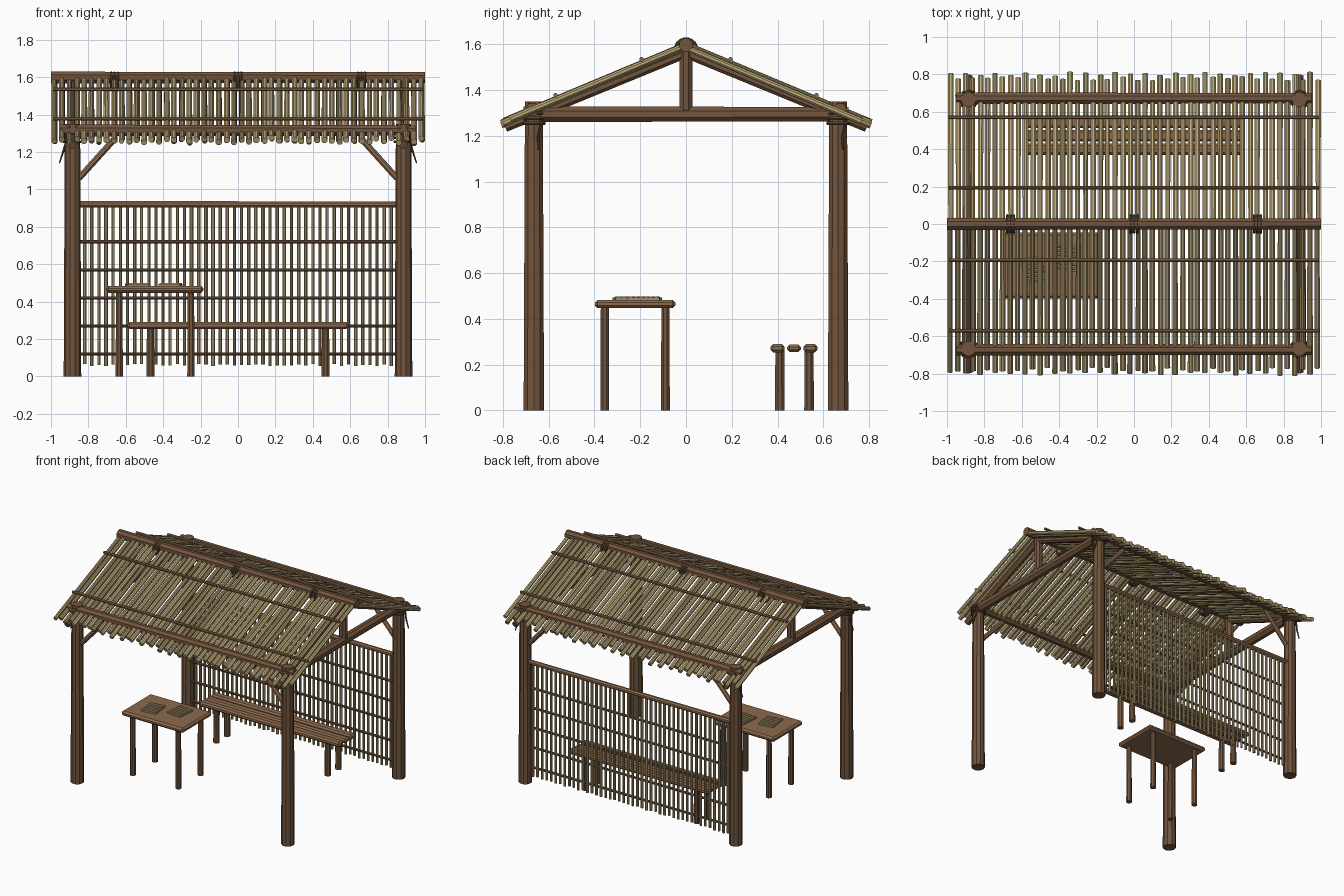
import bpy, bmesh, math, random
from mathutils import Vector, Matrix

random.seed(4)
cube = bpy.data.objects.get("Cube")
if cube:
    bpy.data.objects.remove(cube, do_unlink=True)


def material(name, color):
    m = bpy.data.materials.new(name)
    m.use_nodes = True
    m.diffuse_color = (*color, 1)
    m.node_tree.nodes["Principled BSDF"].inputs["Base Color"].default_value = (*color, 1)
    return m


timber = material("timber brown", (0.17, 0.09, 0.046))
plank = material("plank brown", (0.27, 0.145, 0.075))
light = material("light bamboo", (0.50, 0.39, 0.19))
dull = material("dull bamboo", (0.36, 0.27, 0.13))
rope = material("dark rope", (0.10, 0.06, 0.03))


def finish(name, bm, mats):
    mesh = bpy.data.meshes.new(name)
    bm.to_mesh(mesh)
    bm.free()
    for m in mats:
        mesh.materials.append(m)
    obj = bpy.data.objects.new(name, mesh)
    bpy.context.collection.objects.link(obj)
    return obj


def rods(name, segments, mats, sides=8):
    """Round poles; each segment is start, end, start radius, end radius, material slot."""
    bm = bmesh.new()
    for a, b, r1, r2, slot in segments:
        a, b = Vector(a), Vector(b)
        d = b - a
        turn = d.to_track_quat("Z", "Y").to_matrix().to_4x4()
        place = Matrix.Translation((a + b) / 2) @ turn @ Matrix.Rotation(math.pi / sides, 4, "Z")
        made = bmesh.ops.create_cone(bm, cap_ends=True, segments=sides, radius1=r1,
                                     radius2=r2, depth=d.length, matrix=place)
        for f in {f for v in made["verts"] for f in v.link_faces}:
            f.material_index = slot
    return finish(name, bm, mats)


def box(name, center, size, mat, bevel=0.0, turn=0.0):
    bm = bmesh.new()
    place = Matrix.Translation(center) @ Matrix.Rotation(turn, 4, "Z") @ Matrix.Diagonal((*size, 1))
    bmesh.ops.create_cube(bm, size=1, matrix=place)
    if bevel:
        bmesh.ops.bevel(bm, geom=bm.edges[:], offset=bevel, segments=1, affect="EDGES")
    return finish(name, bm, [mat])


def ring(name, center, major, minor, axis="Z"):
    bpy.ops.mesh.primitive_torus_add(location=center, major_radius=major, minor_radius=minor,
                                     major_segments=14, minor_segments=6)
    obj = bpy.context.object
    obj.name = name
    if axis == "X":
        obj.rotation_euler.y = math.pi / 2
    obj.data.materials.append(rope)


PX, PY = 0.885, 0.665
SLOPE = 0.42


def roof_z(y, lift=0.0):
    return 1.592 - SLOPE * abs(y) + lift


# Timber frame: posts, eave beams, trusses, braces
for sx, side in ((-1, "right"), (1, "left")):
    x = sx * PX
    for sy, end in ((-1, "front"), (1, "back")):
        y = sy * PY
        rods(f"{end}_{side}_post", [((x, y, 0), (x, y, 1.35), 0.047, 0.041, 0)], [timber], 10)
        rods(f"{end}_{side}_brace", [((sx * 0.85, y, 1.06), (sx * 0.66, y, 1.27), 0.018, 0.018, 0)], [plank])
        rods(f"{end}_{side}_rafter", [((x, 0, roof_z(0, -0.03)), (x, sy * 0.79, roof_z(0.79, -0.022)), 0.023, 0.023, 0)], [timber])
        # Rope lashing with a loose tail
        for k in range(3):
            ring(f"{end}_{side}_lashing_{k}", (x, y, 1.255 + k * 0.022), 0.046, 0.008)
        rods(f"{end}_{side}_rope_tail",
             [((sx * 0.92, y + 0.03, 1.25), (sx * 0.935, y + 0.02, 1.20), 0.006, 0.006, 0),
              ((sx * 0.935, y + 0.02, 1.20), (sx * 0.955, y + 0.02, 1.14), 0.006, 0.004, 0)], [rope], 6)
    rods(f"{side}_tie_beam", [((x, -0.71, 1.295), (x, 0.71, 1.295), 0.037, 0.034, 0)], [timber])
    rods(f"{side}_king_post", [((x, 0, 1.30), (x, 0, 1.59), 0.03, 0.03, 0)], [timber])
for sy, end in ((-1, "front"), (1, "back")):
    rods(f"{end}_eave_beam", [((-0.95, sy * 0.672, 1.315), (0.95, sy * 0.672, 1.315), 0.034, 0.03, 0)], [timber])
rods("ridge_beam", [((-1, 0, 1.598), (1, 0, 1.598), 0.034, 0.031, 0)], [timber])
for x in (-0.66, 0, 0.66):
    for k in (-1, 0, 1):
        ring("ridge_lashing", (x + k * 0.018, 0, 1.577), 0.046, 0.008, "X")

# Bamboo roof covering, with uneven eaves and battens tied over it
COUNT = 50
for sy, end in ((-1, "front"), (1, "back")):
    slats = []
    for i in range(COUNT):
        x = -0.982 + i * 1.964 / (COUNT - 1) + random.uniform(-0.003, 0.003)
        reach = (0.80 if i % 2 == 0 else 0.775) + random.uniform(-0.012, 0.01)
        lift = random.uniform(-0.008, 0.006)
        r = random.uniform(0.0145, 0.0175)
        slats.append(((x, 0, roof_z(0, lift)), (x, sy * reach, roof_z(reach, lift)),
                      r * 0.92, r, int(random.random() < 0.3)))
    rods(f"{end}_roof_slats", slats, [light, dull])
    rods(f"{end}_roof_battens",
         [((-0.99, sy * y, roof_z(y, 0.025)), (0.99, sy * y, roof_z(y, 0.025)), 0.01, 0.01, 0)
          for y in (0.195, 0.57)], [plank])

# Bamboo screen across the back
screen = []
for i in range(44):
    x = -0.82 + i * 1.64 / 43
    r = random.uniform(0.0085, 0.011)
    screen.append(((x, PY, 0.055 + random.uniform(0, 0.012)), (x, PY, 0.91), r, r, i % 2))
rods("back_screen_slats", screen, [light, dull])
rods("back_screen_ties", [((-0.85, PY - 0.012, z), (0.85, PY - 0.012, z), 0.009, 0.009, 0)
                          for z in (0.12, 0.27, 0.42, 0.57, 0.72)], [timber])
rods("back_screen_rail", [((-0.86, PY, 0.92), (0.86, PY, 0.92), 0.019, 0.017, 0)], [plank])

# Table with two woven mats
box("table_top", (-0.445, -0.222, 0.465), (0.52, 0.352, 0.036), plank, 0.012)
rods("table_legs", [((x, y, 0), (x, y, 0.455), 0.021, 0.019, 0)
                    for x in (-0.635, -0.252) for y in (-0.355, -0.09)], [timber])
for k, (x, y, turn) in enumerate(((-0.54, -0.245, 0.12), (-0.36, -0.18, -0.1))):
    box(f"table_mat_{k}", (x, y, 0.488), (0.115, 0.14, 0.012), dull, 0, turn)
    strips = []
    for i in range(6):
        t = -0.055 + i * 0.022
        away = Matrix.Translation((x, y, 0.494)) @ Matrix.Rotation(turn, 4, "Z")
        strips.append((away @ Vector((-0.054, t, 0)), away @ Vector((0.054, t, 0)), 0.006, 0.006, 0))
    rods(f"table_mat_strips_{k}", strips, [light], 6)

# Bench of three planks
for k, y in enumerate((0.40, 0.472, 0.544)):
    h = 0.032 if k == 1 else 0.038
    box(f"bench_plank_{k}", (0, y, 0.272), (1.18, 0.06, h), plank, 0.011)
rods("bench_legs", [((x, y, 0), (x, y, 0.27), 0.023, 0.021, 0)
                    for x in (-0.468, 0.468) for y in (0.41, 0.538)], [timber])
